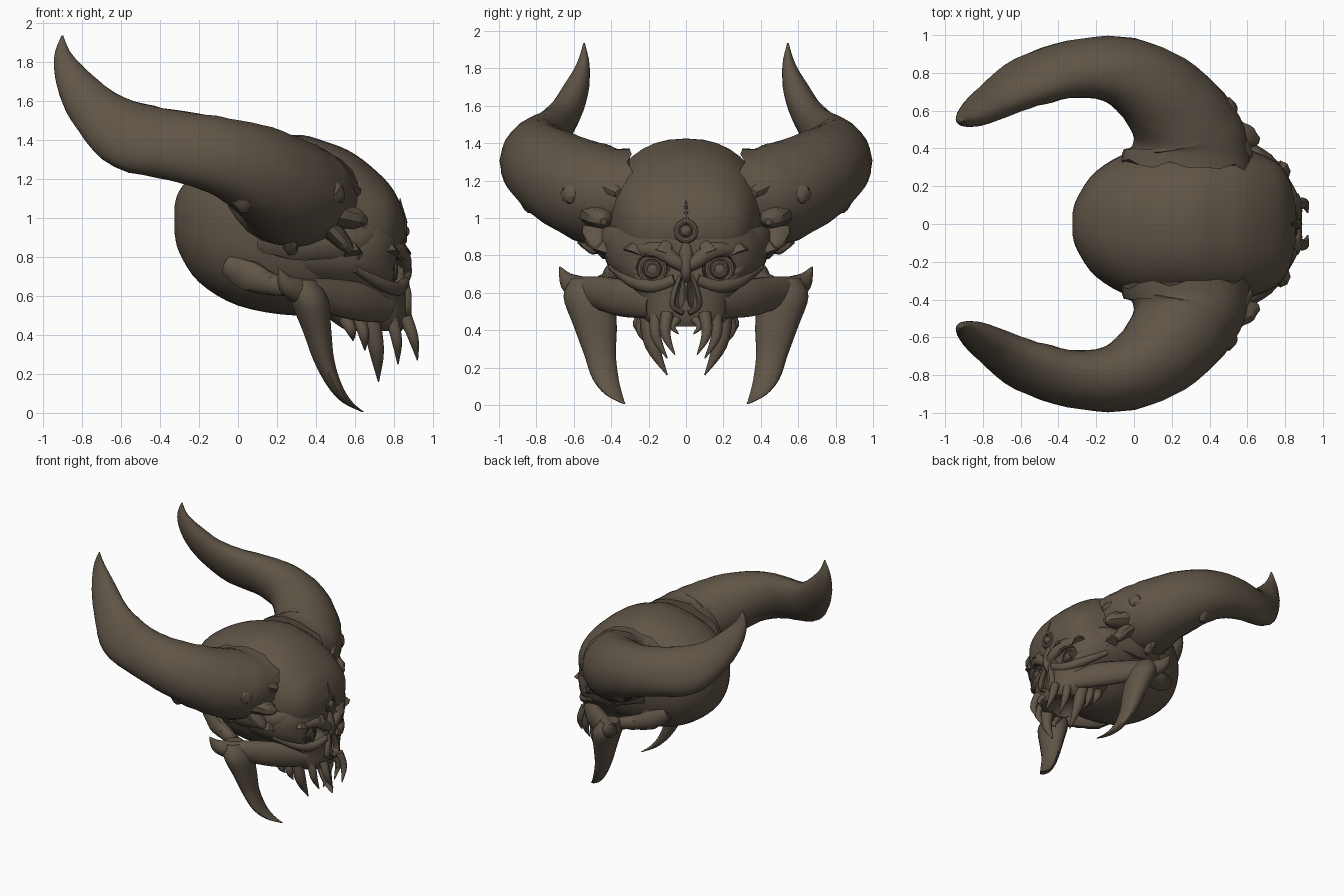
import bpy, bmesh, math, random
from mathutils import Vector

random.seed(4)
if "Cube" in bpy.data.objects:
    bpy.data.objects.remove(bpy.data.objects["Cube"])

bone = bpy.data.materials.new("brown bone")
bone.use_nodes = True
COL = (0.115, 0.089, 0.062, 1)
bone.diffuse_color = COL
bone.node_tree.nodes["Principled BSDF"].inputs["Base Color"].default_value = COL
X, Y, Z = (1, 0, 0), (0, 1, 0), (0, 0, 1)


def spline(rows, steps):
    """Smooth the control rows with a Catmull-Rom curve."""
    out = []
    last = len(rows) - 1
    for i in range(last):
        p = [Vector(rows[min(max(k, 0), last)]) for k in (i - 1, i, i + 1, i + 2)]
        for s in range(steps):
            t = s / steps
            out.append(0.5 * (2 * p[1] + (p[2] - p[0]) * t
                       + (2 * p[0] - 5 * p[1] + 4 * p[2] - p[3]) * t * t
                       + (3 * p[1] - p[0] - 3 * p[2] + p[3]) * t ** 3))
    return out + [Vector(rows[-1])]


def finish(name, bm, mirror=False):
    bmesh.ops.recalc_face_normals(bm, faces=bm.faces)
    mesh = bpy.data.meshes.new(name)
    bm.to_mesh(mesh)
    bm.free()
    ob = bpy.data.objects.new(name, mesh)
    bpy.context.collection.objects.link(ob)
    mesh.materials.append(bone)
    bpy.ops.object.select_all(action='DESELECT')
    ob.select_set(True)
    bpy.context.view_layer.objects.active = ob
    bpy.ops.object.shade_smooth_by_angle(angle=math.radians(40))
    if mirror:
        m = ob.modifiers.new("mirror", 'MIRROR')
        m.use_axis = (False, True, False)
        bpy.ops.object.modifier_apply(modifier=m.name)
    return ob


def loft(name, rows, n=16, hint=None, axis=None, mirror=True, power=1.0, jag=0, rough=0):
    """Skin ellipses along a path; rows are x, y, z, radius along hint, other radius.
    A given axis keeps every ring square to it."""
    path = spline(rows, 4)
    bm = bmesh.new()
    rings, u = [], Vector(hint) if hint else None
    for i, p in enumerate(path):
        a, b = path[max(i - 1, 0)], path[min(i + 1, len(path) - 1)]
        t = Vector(axis) if axis else Vector((b - a)[:3]).normalized()
        u = t.cross(Vector(Z)) if u is None else u - t * u.dot(t)
        u.normalize()
        v = t.cross(u)
        ring = []
        for k in range(n):
            ang = 2 * math.pi * k / n
            c, s = (math.copysign(abs(q) ** power, q) for q in (math.cos(ang), math.sin(ang)))
            grow = 1 + random.uniform(-rough, rough)
            co = Vector(p[:3]) + (u * c * max(p[3], .002) + v * s * max(p[4], .002)) * grow
            if i == 0 and jag:
                co -= t * random.uniform(0, jag)
            ring.append(bm.verts.new(co))
        rings.append(ring)
    for r, q in zip(rings, rings[1:]):
        for k in range(n):
            bm.faces.new((r[k], r[(k + 1) % n], q[(k + 1) % n], q[k]))
    bm.faces.new(rings[0])
    bm.faces.new(rings[-1])
    return finish(name, bm, mirror)


def ball(name, loc, size, mirror=True):
    bm = bmesh.new()
    bmesh.ops.create_uvsphere(bm, u_segments=20, v_segments=12, radius=1)
    for v in bm.verts:
        v.co = Vector(loc) + Vector(a * b for a, b in zip(v.co, size))
    return finish(name, bm, mirror)


def rim(name, loc, radius, tube, mirror=True):
    """Round rim facing forward along x."""
    x, y, z = loc
    bm = bmesh.new()
    loops = [[bm.verts.new((x + tube * math.sin(b),
                            y + (radius + tube * math.cos(b)) * math.cos(a),
                            z + (radius + tube * math.cos(b)) * math.sin(a)))
              for b in (j * math.tau / 8 for j in range(8))]
             for a in (i * math.tau / 24 for i in range(24))]
    for i in range(24):
        for j in range(8):
            a, b = loops[i], loops[(i + 1) % 24]
            bm.faces.new((a[j], a[(j + 1) % 8], b[(j + 1) % 8], b[j]))
    return finish(name, bm, mirror)


def carve(ob, cutter):
    m = ob.modifiers.new("cut", 'BOOLEAN')
    m.operation, m.object, m.solver = 'DIFFERENCE', cutter, 'EXACT'
    bpy.context.view_layer.objects.active = ob
    bpy.ops.object.modifier_apply(modifier=m.name)
    bpy.data.objects.remove(cutter)


# Cranium from stations: x, bottom, top, half width
loft("cranium", [(x, 0, (lo + hi) / 2, w, (hi - lo) / 2) for x, lo, hi, w in [
    (-.325, .92, 1.06, .06), (-.3, .82, 1.14, .14), (-.2, .67, 1.25, .28),
    (0, .55, 1.36, .39), (.28, .5, 1.425, .425), (.45, .53, 1.39, .425),
    (.6, .62, 1.325, .395), (.75, .74, 1.2, .33), (.82, .82, 1.1, .24),
    (.855, .9, 1.0, .1)]], n=36, axis=X, mirror=False, power=.88)

# Horns, broad at the ragged root
loft("horns", [
    (.28, .33, 1.12, .35, .25), (.28, .45, 1.12, .31, .27), (.22, .59, 1.17, .26, .26),
    (.08, .73, 1.25, .22, .235), (-.1, .815, 1.32, .175, .205), (-.32, .82, 1.37, .14, .19),
    (-.55, .755, 1.42, .115, .19), (-.72, .66, 1.54, .09, .14), (-.83, .59, 1.68, .07, .1),
    (-.895, .55, 1.82, .035, .05), (-.9, .545, 1.935, .004, .004)],
    n=24, jag=.06, rough=.015)

# Broken plates over the horn root and the hanging skirt below it
for i, (a, b, w, h) in enumerate([
        ((.4, .46, 1.2), (.62, .36, 1.13), .1, .08), ((.44, .5, 1.04), (.66, .44, .98), .1, .08),
        ((.4, .58, 1.16), (.54, .62, 1.1), .1, .1), ((.42, .48, 1.0), (.58, .47, .83), .1, .06),
        ((.24, .5, 1.0), (.28, .49, .81), .12, .06), ((.02, .86, 1.2), (.03, .83, 1.03), .08, .06)]):
    a, b = Vector(a), Vector(b)
    loft(f"horn_root_plate_{i + 1}", [(*a, w, h), (*a.lerp(b, .7), w * .7, h * .7),
                                      (*b, .02, .02)], n=9, rough=.1)

# Face mask and upper jaw, carved with eye sockets, nose holes and palate
face = loft("face", [
    (.68, 0, .42, .18, .16), (.67, 0, .47, .23, .19), (.63, 0, .56, .26, .235),
    (.56, 0, .65, .33, .3), (.5, 0, .75, .42, .35), (.49, 0, .86, .44, .36),
    (.5, 0, .95, .4, .345)], n=40, hint=Y, axis=Z, mirror=False, power=.82)
carve(face, ball("socket_cutter", (.86, .18, .73), (.16, .095, .085)))
carve(face, loft("nose_cutter", [(.86, .035, .52, .012, .1), (.86, .04, .57, .035, .1),
                                 (.86, .02, .68, .012, .1)], n=12, hint=Y))
carve(face, ball("palate_cutter", (.62, 0, .4), (.19, .15, .12), False))

# Eyes, forehead eye and their rims
ball("eyes", (.76, .18, .725), (.06, .06, .06))
rim("iris_rims", (.805, .18, .725), .035, .012)
rim("eye_rims", (.785, .18, .725), .065, .016)
ball("forehead_eye", (.845, 0, .93), (.035, .032, .032), False)
rim("forehead_eye_rim", (.85, 0, .93), .05, .016, False)
loft("forehead_spike", [(.85, 0, .97, .02, .02), (.83, 0, 1.1, .002, .002)], n=8,
     hint=Y, mirror=False)

# Brows, flame points, lids, nose
loft("brows", [(.84, .0, .73, .03, .03), (.85, .06, .77, .04, .04), (.83, .15, .83, .035, .045),
               (.75, .27, .83, .04, .04), (.6, .41, .82, .03, .04)], n=10)
for i, (x, y, z) in enumerate([(.83, .1, .9), (.77, .26, .91), (.58, .42, .9)]):
    loft(f"brow_points_{i + 1}", [(x + .01, y + .02, .81, .06, .05), (x, y, .86, .035, .025),
                                  (x - .02, y - .02, z, .002, .002)], n=8, hint=Y)
loft("lower_lids", [(.85, .06, .67, .03, .03), (.82, .17, .635, .03, .035),
                    (.74, .28, .66, .035, .035), (.6, .4, .74, .02, .02)], n=10)
loft("nose_bridge", [(.82, 0, .66, .01, .03), (.85, 0, .71, .03, .04), (.84, 0, .8, .04, .04),
                     (.83, 0, .88, .02, .02)], n=12, hint=Y, mirror=False)
loft("nose_rims", [(.87, .015, .49, .015, .02), (.86, .07, .53, .015, .03),
                   (.86, .06, .61, .015, .03), (.85, .03, .69, .01, .02)], n=8, hint=Y)

# Cheek arches sweeping back to upturned points
loft("cheek_arches", [
    (.76, .18, .54, .05, .08), (.62, .33, .57, .06, .1), (.46, .46, .6, .06, .09),
    (.33, .56, .62, .06, .07), (.25, .63, .66, .045, .05), (.21, .675, .74, .003, .003)], n=14)
# Great tusks
loft("tusks", [
    (.33, .53, .68, .08, .07), (.365, .52, .58, .135, .1), (.405, .485, .42, .115, .075),
    (.44, .46, .27, .085, .055), (.495, .43, .14, .07, .04), (.56, .385, .055, .045, .028),
    (.64, .33, .005, .006, .006)], n=14, hint=Y, axis=Z)

# Teeth: root, tip and thickness, each bending outward
for i, (a, b, w) in enumerate([
        ((.85, .045, .46), (.88, .04, .38), .022), ((.86, .1, .49), (.92, .06, .27), .034),
        ((.79, .16, .48), (.82, .1, .25), .034), ((.68, .2, .48), (.72, .1, .16), .05),
        ((.62, .22, .48), (.65, .2, .32), .035), ((.55, .23, .48), (.59, .22, .37), .035)]):
    a, b = Vector(a), Vector(b)
    mid = a.lerp(b, .5) + Vector((.01, .03, 0))
    loft(f"teeth_{i + 1}", [(*a, w, w), (*mid, w * .8, w * .8), (*b, .003, .003)], n=10, hint=Y)

# Ear bones and temple ridges
loft("ear_bones", [(-.06, .33, .76, .03, .05), (.06, .38, .7, .05, .08), (.17, .41, .66, .05, .06),
                   (.3, .46, .64, .04, .05)], n=10, rough=.06)
loft("temple_ridges", [(.12, .38, .92, .05, .1), (.35, .43, .88, .06, .1),
                       (.6, .39, .88, .05, .08), (.72, .31, .93, .02, .03)], n=10, rough=.06)
